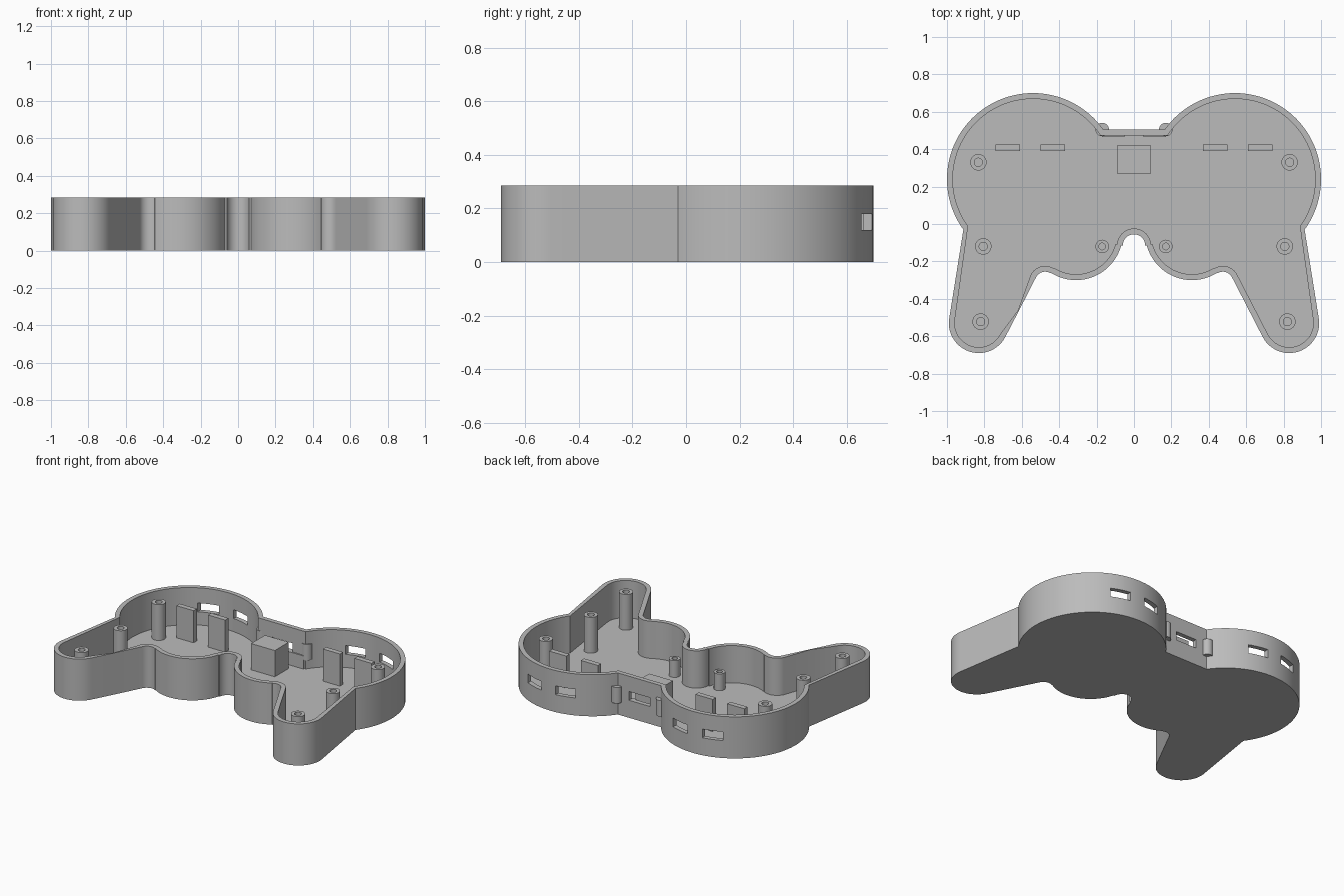
import bpy, bmesh, math
from math import radians, cos, sin, asin, degrees

if "Cube" in bpy.data.objects:
    bpy.data.objects.remove(bpy.data.objects["Cube"])

HEIGHT, FLOOR, WALL = 0.285, 0.03, 0.031

grey = bpy.data.materials.new("plain_grey")
grey.use_nodes = True
COLOUR = (0.5, 0.5, 0.5, 1)
grey.diffuse_color = COLOUR
grey.node_tree.nodes["Principled BSDF"].inputs["Base Color"].default_value = COLOUR


def finish(bm, name, smooth=False):
    bmesh.ops.recalc_face_normals(bm, faces=bm.faces)
    mesh = bpy.data.meshes.new(name)
    bm.to_mesh(mesh)
    bm.free()
    mesh.materials.append(grey)
    ob = bpy.data.objects.new(name, mesh)
    bpy.context.collection.objects.link(ob)
    if smooth:
        smooth_shade(ob)
    return ob


def smooth_shade(ob):
    bpy.ops.object.select_all(action="DESELECT")
    ob.select_set(True)
    bpy.context.view_layer.objects.active = ob
    bpy.ops.object.shade_smooth_by_angle(angle=radians(30))


def box(name, x, y, z):
    """Box from (min, max) pairs."""
    bm = bmesh.new()
    bmesh.ops.create_cube(bm, size=1)
    for v in bm.verts:
        v.co = [lo + (c + 0.5) * (hi - lo) for c, (lo, hi) in zip(v.co, (x, y, z))]
    return finish(bm, name)


def arc(cx, cy, r, a0, a1, n):
    angles = [radians(a0 + (a1 - a0) * i / n) for i in range(n + 1)]
    return [(cx + r * cos(a), cy + r * sin(a)) for a in angles]


def outline(d, pinch):
    """Controller outline moved inwards by d; pinch is a point on the right grip's inner side."""
    r = 0.46 - d
    end = 180 - degrees(asin((0.505 - d - 0.24) / r))
    half = arc(0, -0.115, 0.06 + d, 90, 0, 10)              # middle notch
    half += arc(0.31, -0.05, 0.25 - d, 195, 302, 20)        # lower lobe
    half += arc(0.475, -0.31, 0.055 + d, 122, 27, 10)       # fillet to grip
    k = len(half)
    half += arc(0.83, -0.53, 0.16 - d, 207, 370, 24)        # grip end
    half += arc(0.54, 0.24, r, -36, end, 56)                # shoulder lobe
    left = half[:k] + [pinch] + half[k:]
    return half + [(-x, y) for x, y in reversed(left[1:])]


# Open shell: outer wall, rim, inner wall, floor
bm = bmesh.new()
outer, inner = outline(0, (0.616, -0.465)), outline(WALL, (0.621, -0.462))
loops = [[bm.verts.new((x, y, z)) for x, y in pts]
         for pts, z in ((outer, 0), (outer, HEIGHT), (inner, HEIGHT), (inner, FLOOR))]
n = len(outer)
for a, b in zip(loops, loops[1:]):
    for i in range(n):
        j = (i + 1) % n
        bm.faces.new((a[i], a[j], b[j], b[i]))
bm.faces.new(loops[0])
bm.faces.new(loops[3])
shell = finish(bm, "lower_shell")

# Openings in the back wall
slots = [(0.61, 0.74), (0.37, 0.50)]
openings = [(-0.08, 0.08, 0.44)]
for lo, hi in slots:
    openings += [(lo, hi, 0.58), (-hi, -lo, 0.58)]
for lo, hi, y in openings:
    cutter = box("cutter", (lo, hi), (y, 0.8), (0.12, 0.18))
    cutter.hide_render = True
    mod = shell.modifiers.new("opening", "BOOLEAN")
    mod.operation, mod.solver, mod.object = "DIFFERENCE", "EXACT", cutter
    bpy.ops.object.select_all(action="DESELECT")
    bpy.context.view_layer.objects.active = shell
    bpy.ops.object.modifier_apply(modifier=mod.name)
    bpy.data.objects.remove(cutter)
smooth_shade(shell)


def tube(name, x, y, r, hole, top):
    """Hollow screw post standing on the floor."""
    bm = bmesh.new()
    rings = [[bm.verts.new((px, py, z)) for px, py in arc(x, y, rad, 0, 345, 23)]
             for rad, z in ((r, FLOOR), (r, top), (hole, top), (hole, FLOOR))]
    for a, b in zip(rings, rings[1:] + rings[:1]):
        for i in range(24):
            j = (i + 1) % 24
            bm.faces.new((a[i], a[j], b[j], b[i]))
    finish(bm, name, True)


for side, s in (("left", 1), ("right", -1)):
    # Screw posts
    tube(f"shoulder_post_{side}", s * 0.832, 0.33, 0.044, 0.022, 0.275)
    tube(f"waist_post_{side}", s * 0.806, -0.12, 0.044, 0.022, 0.275)
    tube(f"grip_post_{side}", s * 0.82, -0.522, 0.044, 0.022, 0.275)
    tube(f"middle_post_{side}", s * 0.17, -0.12, 0.036, 0.018, 0.145)
    # Upright plates behind the shoulder openings
    for label, (lo, hi) in zip(("outer", "inner"), slots):
        box(f"{label}_plate_{side}", sorted((s * lo, s * hi)), (0.39, 0.425), (FLOOR, 0.25))
    # Ledge beside the cable opening
    box(f"cable_ledge_{side}", sorted((s * 0.05, s * 0.17)), (0.465, 0.48), (FLOOR, 0.12))
    # Round peg on the outside of the back wall
    bm = bmesh.new()
    ring = [bm.verts.new((x, y, 0.09)) for x, y in arc(s * 0.17, 0.505, 0.036, 0, 345, 23)]
    face = bm.faces.new(ring)
    top = bmesh.ops.extrude_face_region(bm, geom=[face])["geom"]
    for v in top:
        if isinstance(v, bmesh.types.BMVert):
            v.co.z = 0.20
    finish(bm, f"back_peg_{side}", True)

# Central support block
box("centre_block", (-0.09, 0.09), (0.27, 0.42), (FLOOR, 0.21))
